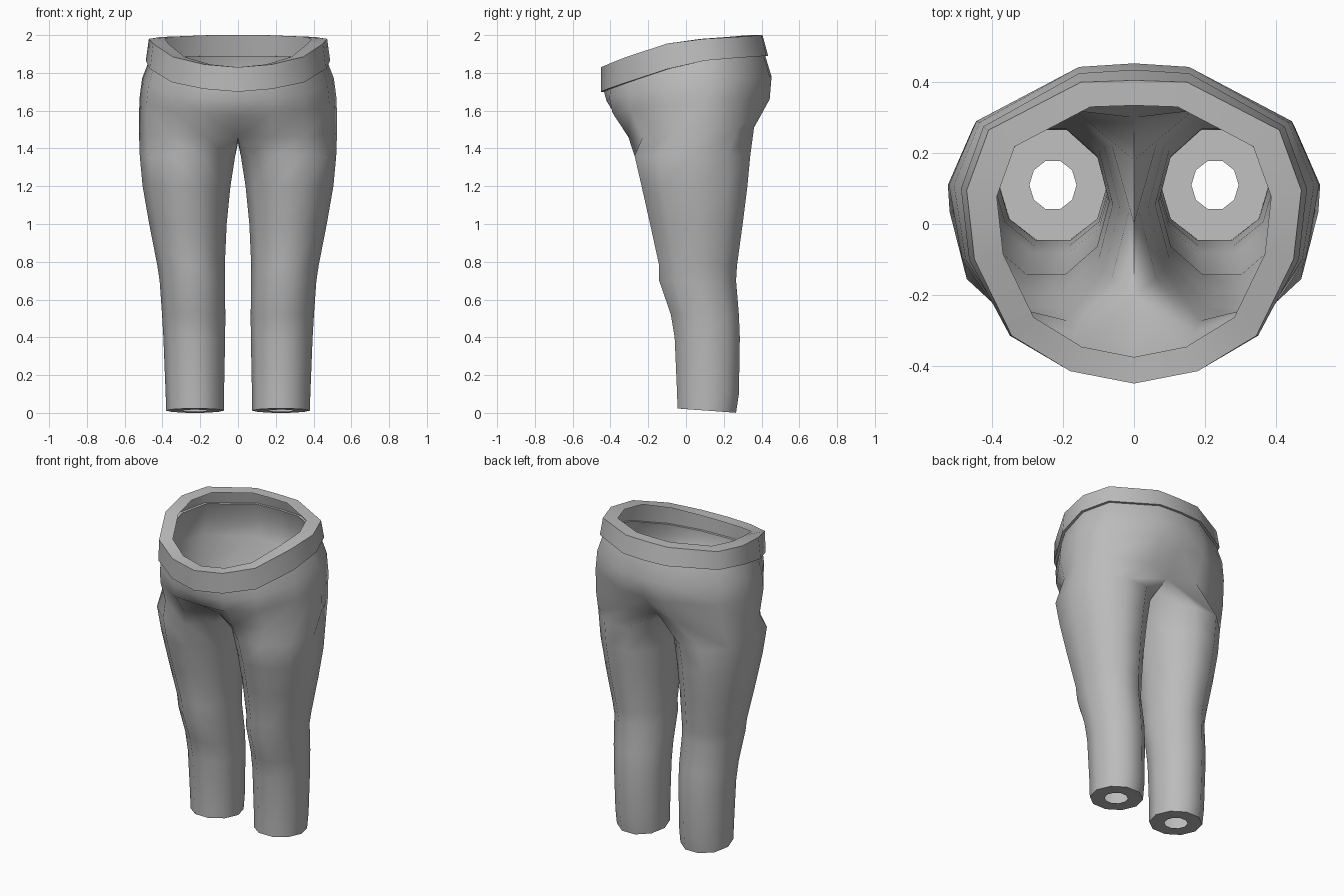
import bpy, bmesh, math
from mathutils import Vector

fabric = bpy.data.materials.new("grey fabric")
fabric.diffuse_color = (0.5, 0.5, 0.5, 1)


def leg_ring(z, x_in, x_out, y_front, y_back, tilt=0.0):
    """Ten-sided loop around the right-hand leg, starting at its inner front."""
    cx, cy = (x_in + x_out) / 2, (y_front + y_back) / 2
    rx, ry = (x_out - x_in) / 2, (y_back - y_front) / 2 / math.sin(math.radians(72))
    pts = []
    for i in range(10):
        a = math.radians(216 + 36 * i)
        y = cy + ry * math.sin(a)
        pts.append((cx + rx * math.cos(a), y, z - tilt * (y - cy) / ry))
    return pts


def scaled(ring, sx, sy, cy, dz=0.0):
    return [(x * sx, cy + (y - cy) * sy, z + dz) for x, y, z in ring]


# Leg: hem flange, ankle, calf, knee, thigh
rings = [
    leg_ring(0.012, 0.162, 0.295, 0.042, 0.178, 0.005),
    leg_ring(0.012, 0.075, 0.38, -0.045, 0.265, 0.012),
    leg_ring(0.10, 0.074, 0.383, -0.047, 0.28),
    leg_ring(0.40, 0.068, 0.395, -0.06, 0.285),
    leg_ring(0.52, 0.067, 0.402, -0.08, 0.28),
    leg_ring(0.70, 0.07, 0.415, -0.142, 0.265),
    leg_ring(0.78, 0.07, 0.427, -0.142, 0.27),
    leg_ring(1.00, 0.06, 0.47, -0.19, 0.30),
    leg_ring(1.20, 0.04, 0.505, -0.235, 0.325),
    leg_ring(1.36, 0.015, 0.52, -0.272, 0.34),
]
# Crotch loop: its last two points and both ends lie on the centre line
rings.append([(0, -0.20, 1.46), (0.17, -0.305, 1.46), (0.36, -0.23, 1.46),
              (0.485, -0.06, 1.48), (0.525, 0.11, 1.50), (0.455, 0.27, 1.50),
              (0.17, 0.36, 1.51), (0, 0.30, 1.50), (0, 0.18, 1.44), (0, 0.0, 1.43)])
# Belly and seat half loops, front centre to back centre
rings.append([(0, -0.37, 1.57), (0.18, -0.39, 1.59), (0.35, -0.295, 1.60),
              (0.485, -0.10, 1.63), (0.522, 0.11, 1.66), (0.445, 0.29, 1.66),
              (0.155, 0.443, 1.66), (0, 0.43, 1.65)])
rings.append([(0, -0.42, 1.65), (0.178, -0.405, 1.665), (0.345, -0.305, 1.69),
              (0.475, -0.10, 1.73), (0.508, 0.11, 1.77), (0.435, 0.287, 1.78),
              (0.155, 0.443, 1.78), (0, 0.453, 1.78)])
# Waistband: step out, band wall, top rim turned inward
band_low = [(0, -0.45, 1.70), (0.18, -0.415, 1.715), (0.35, -0.315, 1.75),
            (0.465, -0.10, 1.82), (0.488, 0.10, 1.865), (0.425, 0.275, 1.88),
            (0.155, 0.425, 1.89), (0, 0.435, 1.89)]
band_top = [(0, -0.45, 1.83), (0.18, -0.415, 1.845), (0.345, -0.315, 1.885),
            (0.45, -0.10, 1.955), (0.472, 0.095, 1.98), (0.41, 0.265, 1.99),
            (0.15, 0.40, 2.0), (0, 0.405, 2.0)]
rim_in = scaled(band_top, 0.82, 0.83, -0.01, 0.0)
rings += [scaled(band_low, 0.965, 0.965, 0.0), band_low, band_top, rim_in]

# Bridge the loops into one half of the trousers
bm = bmesh.new()
loops = [[bm.verts.new(Vector(p)) for p in ring] for ring in rings]
for low, high in zip(loops, loops[1:]):
    n = len(high)
    for i in range(n if n == 10 else n - 1):
        j = (i + 1) % n
        bm.faces.new((low[i], low[j], high[j], high[i]))
mesh = bpy.data.meshes.new("trousers")
bm.to_mesh(mesh)
bm.free()
mesh.materials.append(fabric)

trousers = bpy.data.objects.new("trousers", mesh)
bpy.context.collection.objects.link(trousers)
bpy.context.view_layer.objects.active = trousers
trousers.select_set(True)

# Mirror the second half, then shade smooth with crisp band and hem edges
mirror = trousers.modifiers.new("mirror", 'MIRROR')
mirror.use_axis[0] = True
mirror.use_mirror_merge = True
mirror.merge_threshold = 0.001
bpy.ops.object.modifier_apply(modifier=mirror.name)
bpy.ops.object.shade_smooth_by_angle(angle=math.radians(50))
